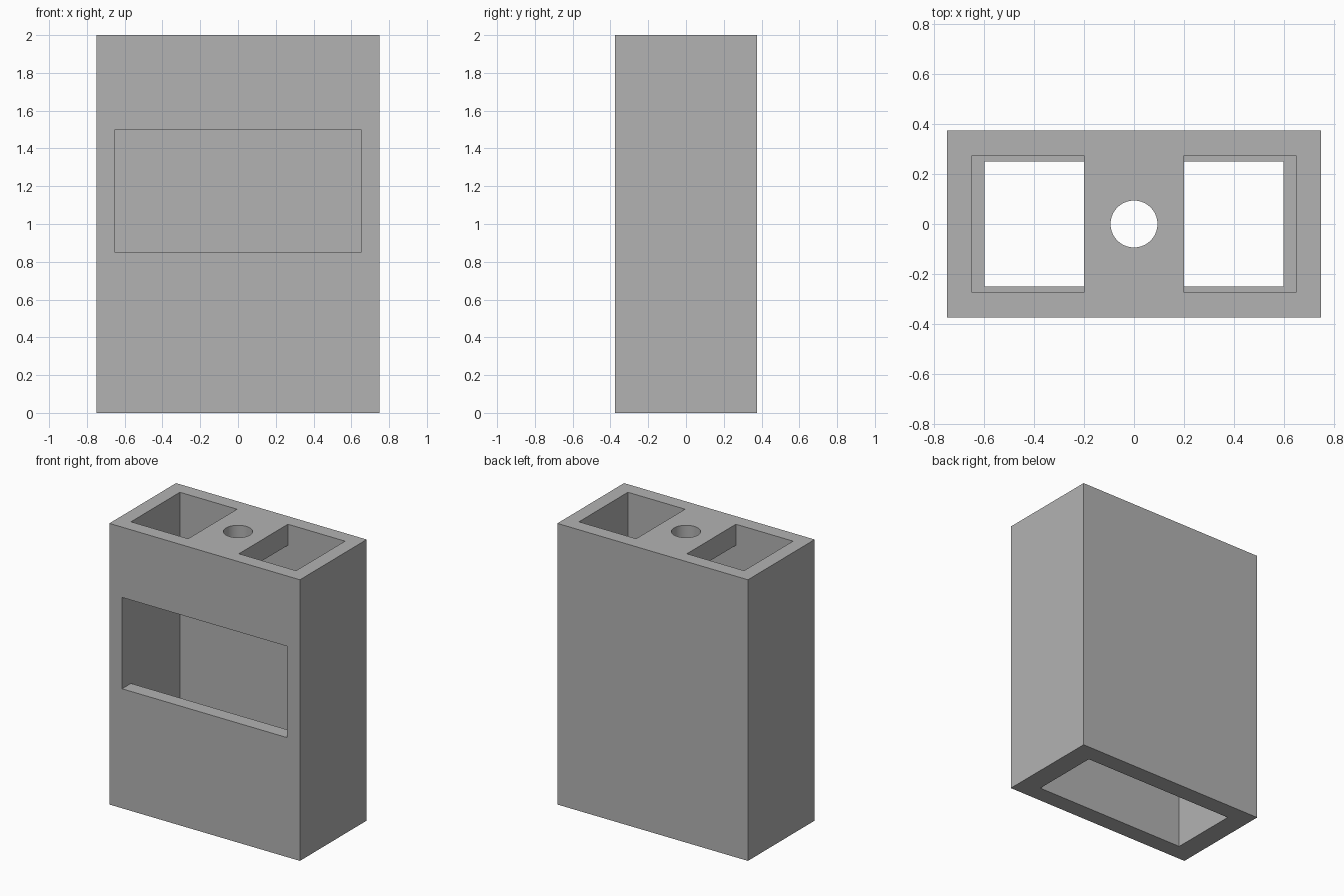
import bpy

# Clear the default cube
default = bpy.data.objects.get("Cube")
if default:
    bpy.data.objects.remove(default, do_unlink=True)

grey = bpy.data.materials.new("plain grey")
grey.use_nodes = True
COLOUR = (0.45, 0.45, 0.45, 1)
grey.diffuse_color = COLOUR
grey.node_tree.nodes["Principled BSDF"].inputs["Base Color"].default_value = COLOUR


def box(name, x, y, z):
    """Box spanning the given (low, high) ranges."""
    spans = (x, y, z)
    bpy.ops.mesh.primitive_cube_add(size=1, location=[(a + b) / 2 for a, b in spans])
    ob = bpy.context.object
    ob.name = name
    ob.scale = [b - a for a, b in spans]
    bpy.ops.object.transform_apply(location=True, rotation=False, scale=True)
    ob.data.materials.append(grey)
    return ob


def cut(target, cutter):
    """Subtract the cutter from the target and discard it."""
    cutter.hide_render = True
    mod = target.modifiers.new(cutter.name, 'BOOLEAN')
    mod.operation = 'DIFFERENCE'
    mod.solver = 'EXACT'
    mod.object = cutter
    bpy.context.view_layer.objects.active = target
    bpy.ops.object.modifier_apply(modifier=mod.name)
    bpy.data.objects.remove(cutter, do_unlink=True)


# Outer block
housing = box("housing", (-0.75, 0.75), (-0.375, 0.375), (0, 2))

# Main cavity, and the narrower opening in the base that leaves a ledge
cut(housing, box("cavity", (-0.65, 0.65), (-0.275, 0.275), (0.5, 1.85)))
cut(housing, box("base_opening", (-0.6, 0.6), (-0.25, 0.25), (-0.1, 0.6)))

# Front window through the wall
cut(housing, box("front_window", (-0.65, 0.65), (-0.5, -0.1), (0.85, 1.5)))

# Pair of rectangular openings in the top plate
for name, span in (("right_top_opening", (-0.65, -0.2)), ("left_top_opening", (0.2, 0.65))):
    cut(housing, box(name, span, (-0.275, 0.275), (1.75, 2.1)))

# Round hole between them
bpy.ops.mesh.primitive_cylinder_add(vertices=64, radius=0.094, depth=0.4, location=(0, 0, 1.95))
hole = bpy.context.object
hole.name = "round_hole"
hole.data.materials.append(grey)
cut(housing, hole)

# Smooth the hole wall while keeping the edges sharp
bpy.ops.object.select_all(action='DESELECT')
housing.select_set(True)
bpy.context.view_layer.objects.active = housing
bpy.ops.object.shade_smooth_by_angle()
